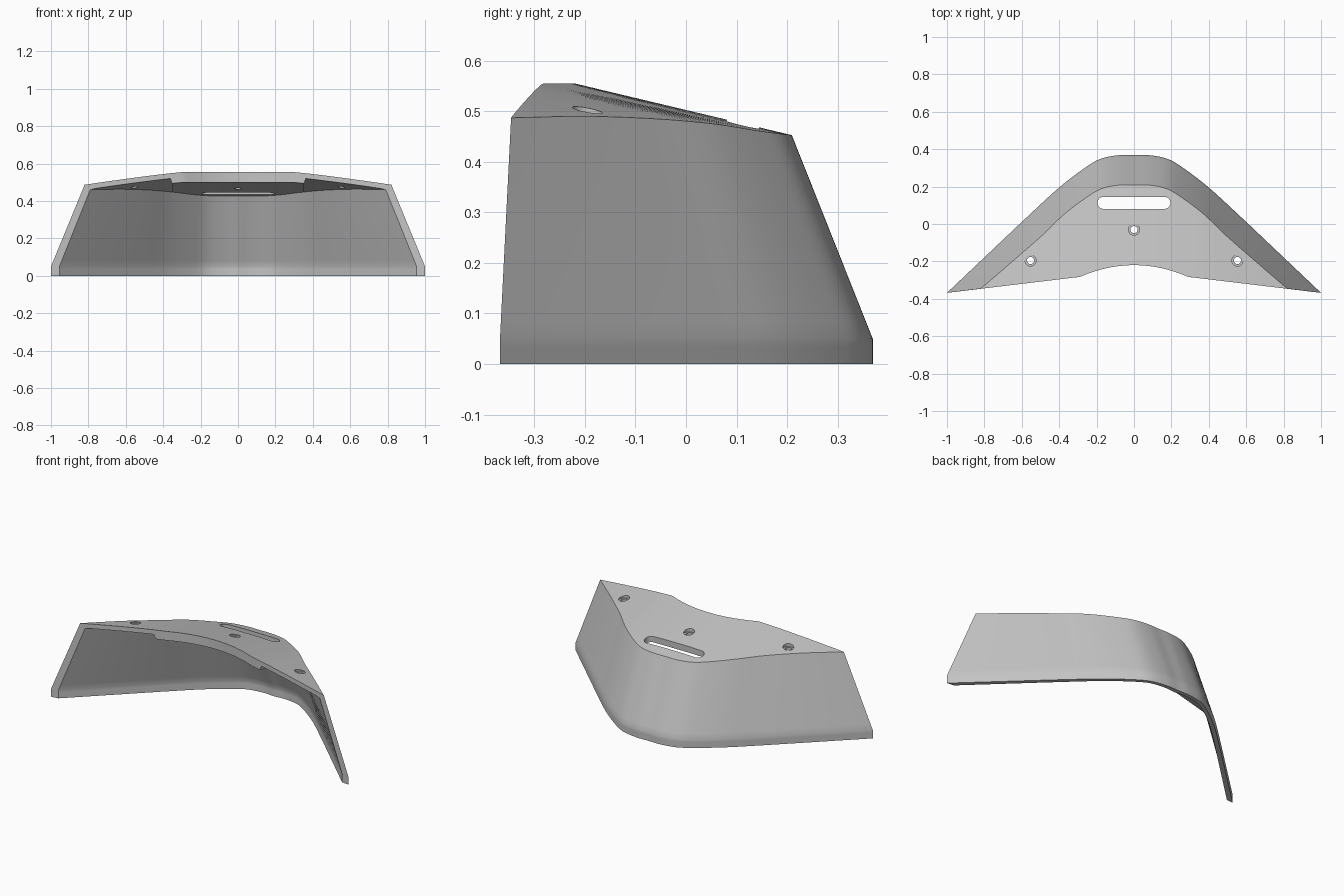
import bpy, bmesh, math
from mathutils import Vector

cube = bpy.data.objects.get("Cube")
if cube:
    bpy.data.objects.remove(cube)

grey = bpy.data.materials.new("plain grey")
grey.use_nodes = True
grey.diffuse_color = (0.55, 0.55, 0.55, 1)
grey.node_tree.nodes["Principled BSDF"].inputs["Base Color"].default_value = (0.55, 0.55, 0.55, 1)

# Half outlines of the wall, from the rounded middle of the back to the tip
TOP = [(0, .208, .453), (.08, .208, .453), (.17, .19, .455), (.25, .145, .461),
       (.37, .055, .475), (.49, -.06, .485), (.65, -.2, .490), (.82, -.346, .487)]
FOOT = [(0, .368, 0), (.08, .368, 0), (.18, .348, 0), (.27, .295, 0),
        (.40, .195, 0), (.55, .058, 0), (.77, -.15, 0), (1, -.368, 0)]
LAST = len(TOP) - 1
STEP = 4            # outline point where the thick middle of the roof ends
SKIRT = .05


def spline(points, t):
    """Smooth curve through the points, mirrored at the start."""
    p = [Vector(q) for q in points]
    p = [Vector((-p[1].x, p[1].y, p[1].z))] + p + [2 * p[-1] - p[-2]]
    i = min(int(t), LAST - 1)
    f = t - i
    a, b, c, d = p[i:i + 4]
    return .5 * (2 * b + (c - a) * f + (2 * a - 5 * b + 4 * c - d) * f ** 2
                 + (3 * b - a - 3 * c + d) * f ** 3)


def front_edge(x):
    """Point on the front edge of the roof."""
    y = -.368 + .12 * (1 - x) if x > .29 else -.22 - .063 * (x / .29) ** 2
    z = .555 - .068 * max(0, (x - .29) / .53) ** 1.15
    return Vector((x, y, z))


def section(t):
    """Closed cross-section of wall and roof at one place along the outline."""
    w = t / LAST
    inset = Vector((-.045 * w, -.027 + .032 * w, 0))
    foot, top = spline(FOOT, t), spline(TOP, t)
    skirt = foot + Vector((0, 0, SKIRT))
    in_foot, in_skirt = foot + inset, skirt + inset
    in_top = top + inset * .66 - Vector((0, 0, .027))
    lip = front_edge(top.x)
    under = front_edge(in_top.x) - Vector((0, 0, .055 if t <= STEP else .028))
    if t == LAST:
        lip, under = top.copy(), in_top.copy()
    return [foot, foot.lerp(skirt, .7), skirt, skirt.lerp(top, .08), top, lip,
            under, in_top, in_skirt.lerp(in_top, .08), in_skirt,
            in_foot.lerp(in_skirt, .7), in_foot]


def new_object(name, bm):
    bmesh.ops.recalc_face_normals(bm, faces=bm.faces)
    mesh = bpy.data.meshes.new(name)
    bm.to_mesh(mesh)
    bm.free()
    mesh.materials.append(grey)
    ob = bpy.data.objects.new(name, mesh)
    bpy.context.collection.objects.link(ob)
    return ob


# Curved cover: wall and roof in one shell
half = sorted([i / 6 for i in range(LAST * 6 + 1)] + [STEP + .01])
stations = [(-1, t) for t in reversed(half[1:])] + [(1, t) for t in half]
bm = bmesh.new()
rings = []
for side, t in stations:
    rings.append([bm.verts.new((side * p.x, p.y, p.z)) for p in section(t)])
for a, b in zip(rings, rings[1:]):
    n = len(a)
    for i in range(n):
        j = (i + 1) % n
        bm.faces.new((a[i], a[j], b[j], b[i]))
for ring in (rings[0], rings[-1]):
    bm.faces.new(ring)
bmesh.ops.remove_doubles(bm, verts=bm.verts, dist=.0002)
cover = new_object("curved_cover", bm)


def cutter(name, x, y, half_length, radius, low, high):
    """Upright round or slot-shaped cutter."""
    bm = bmesh.new()
    outline = []
    for k in range(32):
        a = 2 * math.pi * (k + .5) / 32
        shift = math.copysign(half_length, math.cos(a))
        outline.append(bm.verts.new((x + shift + radius * math.cos(a),
                                     y + radius * math.sin(a), low)))
    face = bm.faces.new(outline)
    grown = bmesh.ops.extrude_face_region(bm, geom=[face])["geom"]
    for v in grown:
        if isinstance(v, bmesh.types.BMVert):
            v.co.z = high
    ob = new_object(name, bm)
    ob.hide_render = True
    return ob


# Slot and three recessed screw holes
cutters = [cutter("slot_cutter", 0, .113, .163, .032, .3, .7)]
for x, y, z in ((0, -.03, .51), (-.553, -.195, .505), (.553, -.195, .505)):
    cutters.append(cutter("recess_cutter", x, y, 0, .03, z - .014, .7))
    cutters.append(cutter("hole_cutter", x, y, 0, .019, .3, .69))

bpy.ops.object.select_all(action='DESELECT')
bpy.context.view_layer.objects.active = cover
cover.select_set(True)
for c in cutters:
    mod = cover.modifiers.new("cut", 'BOOLEAN')
    mod.operation = 'DIFFERENCE'
    mod.solver = 'EXACT'
    mod.object = c
    bpy.ops.object.modifier_apply(modifier=mod.name)
    bpy.data.objects.remove(c)
bpy.ops.object.shade_smooth_by_angle(angle=math.radians(30))
